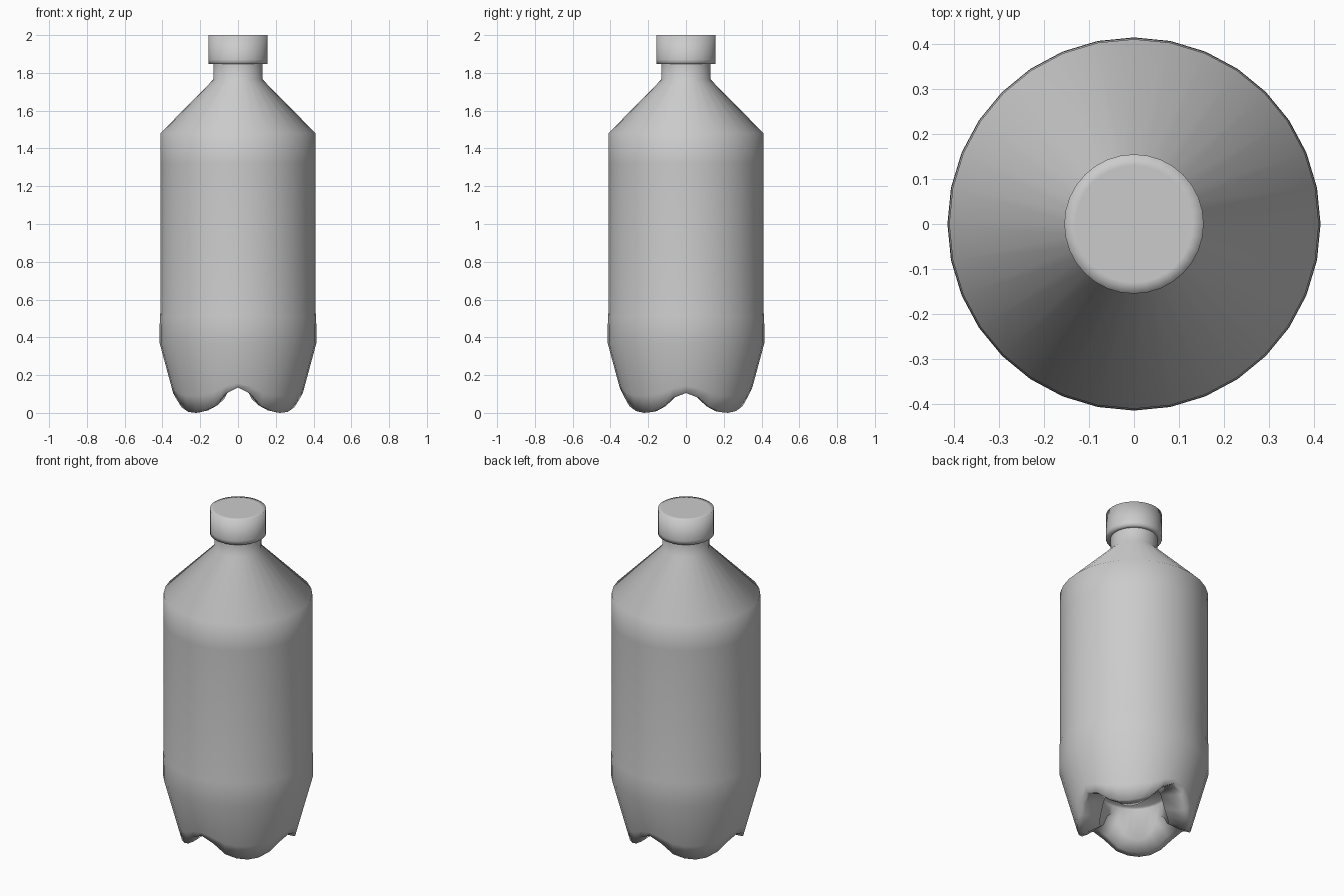
import bpy, bmesh
from math import sin, cos, pi

if "Cube" in bpy.data.objects:
    bpy.data.objects.remove(bpy.data.objects["Cube"])

N = 32  # sides around the bottle


def ring(bm, radius, height):
    """One loop of vertices; radius and height are functions of the side index."""
    pts = []
    for i in range(N):
        a = 2 * pi * i / N
        r = radius(i)
        pts.append(bm.verts.new((r * cos(a), r * sin(a), height(i))))
    return pts


def build(name, rings, cap_start=False, cap_end=False):
    bm = bmesh.new()
    loops = []
    for r, z in rings:
        rf = r if callable(r) else (lambda i, r=r: r)
        zf = z if callable(z) else (lambda i, z=z: z)
        loops.append(ring(bm, rf, zf))
    for a, b in zip(loops, loops[1:]):
        for i in range(N):
            j = (i + 1) % N
            bm.faces.new((a[i], a[j], b[j], b[i]))
    if cap_start:
        bm.faces.new(loops[0][::-1])
    if cap_end:
        bm.faces.new(loops[-1])
    for f in bm.faces:
        f.smooth = True
    me = bpy.data.meshes.new(name)
    bm.to_mesh(me)
    bm.free()
    ob = bpy.data.objects.new(name, me)
    bpy.context.collection.objects.link(ob)
    return ob


# Wavy foot rim: heights over one quarter turn, mirrored around the base
RIM = [0.105, 0.08, 0.03, 0.005, 0.0, 0.01, 0.035, 0.10, 0.135]


def rim_z(i):
    k = i % 16
    return RIM[k if k <= 8 else 16 - k]


def cone_r(z):
    return 0.315 + (0.415 - 0.315) * z / 0.37


# Bottle: recessed underside, four feet, straight body, shoulder, neck
build("bottle_body", [
    (0.18, 0.24),
    (0.19, 0.23),
    (0.19, lambda i: 0.035 + rim_z(i) * 1.1),
    (lambda i: cone_r(rim_z(i)) - 0.035, lambda i: rim_z(i) + 0.004),
    (lambda i: cone_r(rim_z(i)), rim_z),
    (lambda i: cone_r(0.5 * rim_z(i) + 0.09), lambda i: 0.5 * rim_z(i) + 0.09),
    (0.415, 0.37),
    (0.414, 0.51),
    (0.411, 0.53),
    (0.411, 1.32),
    (0.411, 1.48),
    (0.13, 1.765),
    (0.13, 1.85),
], cap_start=True)

# Screw cap
build("cap", [
    (0.13, 1.848),
    (0.155, 1.848),
    (0.155, 1.87),
    (0.155, 2.0),
    (0.13, 2.0),
], cap_end=True)
